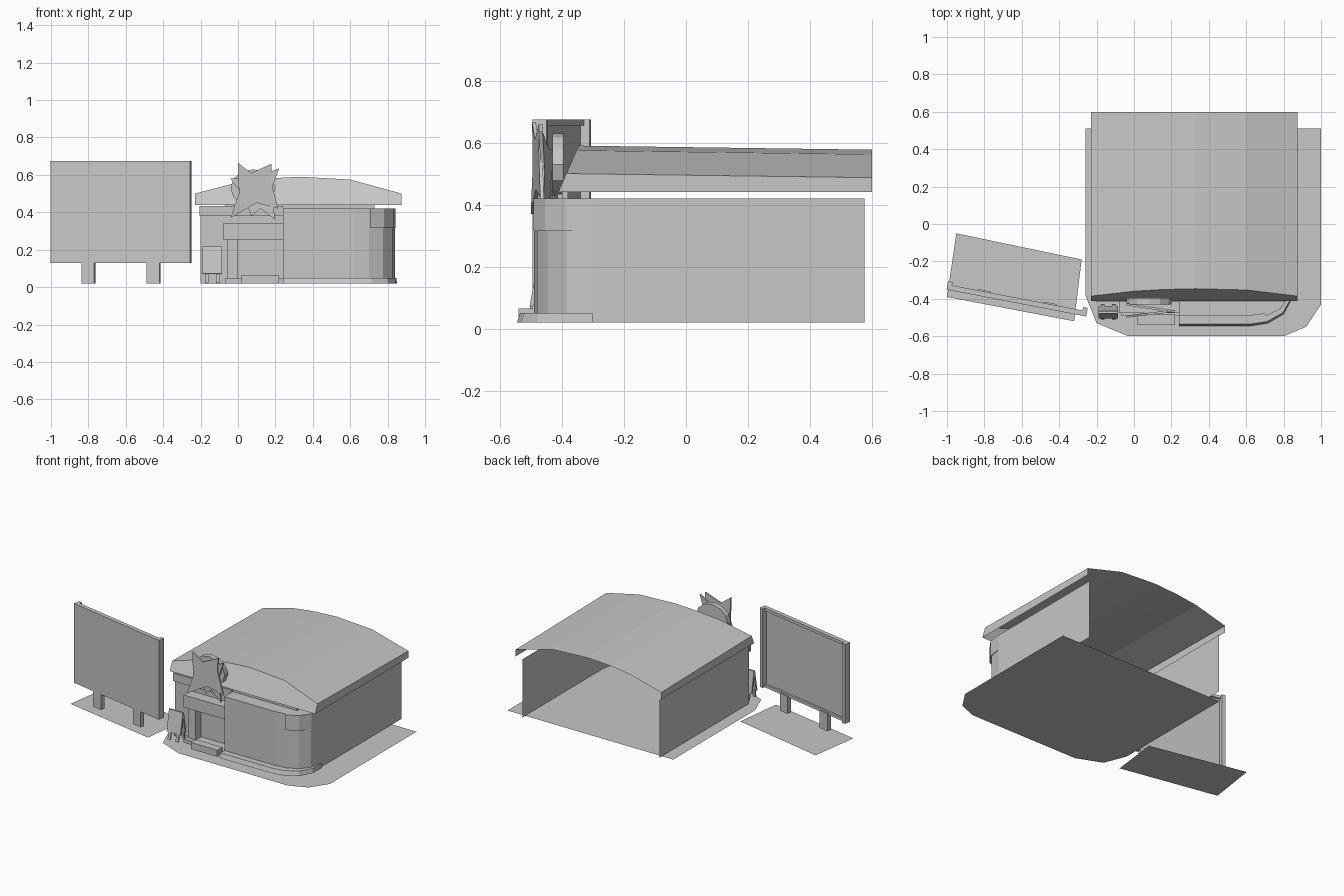
import bpy, math
from mathutils import Vector, Matrix

cube = bpy.data.objects.get("Cube")
if cube:
    bpy.data.objects.remove(cube, do_unlink=True)

grey = bpy.data.materials.new("plain_grey")
grey.use_nodes = True
colour = (0.57, 0.57, 0.57, 1)
grey.diffuse_color = colour
grey.node_tree.nodes["Principled BSDF"].inputs["Base Color"].default_value = colour


def make(name, verts, faces):
    mesh = bpy.data.meshes.new(name)
    mesh.from_pydata([tuple(v) for v in verts], [], faces)
    mesh.validate()
    mesh.materials.append(grey)
    obj = bpy.data.objects.new(name, mesh)
    bpy.context.collection.objects.link(obj)
    return obj


def box(name, x, y, z, matrix=Matrix()):
    """Box from (low, high) ranges, moved by a matrix."""
    verts = [matrix @ Vector((a, b, c)) for a in x for b in y for c in z]
    return make(name, verts, [(0, 1, 3, 2), (4, 6, 7, 5), (0, 4, 5, 1),
                              (2, 3, 7, 6), (0, 2, 6, 4), (1, 5, 7, 3)])


def loft(name, rows):
    """Sheet through rows of equally many points."""
    n = len(rows[0])
    faces = [(r * n + i, r * n + i + 1, (r + 1) * n + i + 1, (r + 1) * n + i)
             for r in range(len(rows) - 1) for i in range(n - 1)]
    return make(name, [p for row in rows for p in row], faces)


def sweep(name, path, profile):
    """Trim of (offset, height) points along a plan path, thinning on the sides."""
    rows = []
    for offset, z in profile:
        row = []
        for i, (x, y) in enumerate(path):
            a, b = path[max(i - 1, 0)], path[min(i + 1, len(path) - 1)]
            d = Vector((b[0] - a[0], b[1] - a[1])).normalized()
            o = offset * max(0.15, d.x)
            row.append((x + d.y * o, y - d.x * o, z))
        rows.append(row)
    return loft(name, rows)


def prism(name, outline, y, depth, tilt=0.0):
    """Upright x-z outline given depth, leaning sideways along y."""
    n = len(outline)
    verts = [(x, y + d + tilt * (x - 0.09), z) for d in (0, depth) for x, z in outline]
    sides = [(i, i + n, (i + 1) % n + n, (i + 1) % n) for i in range(n)]
    return make(name, verts, [tuple(range(n)), tuple(range(2 * n - 1, n - 1, -1))] + sides)


# Ground plates
def plate(name, points):
    make(name, [(x, y, 0) for x, y in points], [tuple(range(len(points)))])


plate("building_ground", [(-.26, .51), (-.26, -.38), (-.2, -.53), (-.03, -.6),
                          (.8, -.6), (.92, -.55), (1, -.43), (1, .51)])
plate("sign_ground", [(-.95, -.05), (-1, -.39), (-.32, -.52), (-.28, -.19)])

# Walls, open at the back, with a rounded shop corner
curve = [(.62, -.49), (.7, -.48), (.775, -.445), (.825, -.385), (.84, -.3)]
shop = [(.24, -.49)] + curve
walls = [(-.2, .575), (-.2, -.4), (.24, -.4)] + shop + [(.84, .575)]
loft("walls", [[(x, y, z) for x, y in walls] for z in (.02, .42)])
cap = [(.24, -.38)] + shop + [(.84, -.28), (.7, -.38)]
make("shop_front_top", [(x, y, .42) for x, y in cap], [tuple(range(len(cap)))])
sweep("shop_base_trim", shop, [(.055, .02), (.045, .05), (0, .05)])
sweep("corner_band", curve[1:], [(0, .315), (.014, .315), (.014, .42), (0, .42)])
box("under_roof_strip", (-.07, .73), (-.4, -.38), (.42, .445))

# Entrance
box("entrance_fascia", (-.205, .24), (-.415, -.395), (.38, .435))
box("entrance_canopy", (-.08, .24), (-.475, -.4), (.255, .34))
box("entrance_column", (-.055, 0), (-.46, -.4), (.045, .255))
box("entrance_plinth", (-.07, .24), (-.49, -.4), (.02, .045))
box("entrance_step", (.02, .22), (-.54, -.485), (.02, .065))

# Arched roof sheet with slanted front fascia
arch = [(-.23, .44), (-.23, .5), (0, .56), (.15, .58), (.33, .59),
        (.6, .575), (.875, .5), (.875, .44)]
loft("roof", [[(x, -.412, .44) for x, z in arch],
              [(x, -.412 + (z - .44) * .44, z) for x, z in arch],
              [(x, .6, z - (.013 if z > .45 else 0)) for x, z in arch]])

# Jagged star ornament over the entrance
prism("star_front", [(0, .665), (.07, .61), (.18, .66), (.175, .57), (.215, .42),
                     (.1, .45), (-.04, .37), (.005, .5)], -.485, .012, .12)
prism("star_back", [(.22, .635), (.175, .51), (.2, .36), (.12, .42), (.07, .38),
                    (.04, .47), (-.04, .58), (.08, .58)], -.455, .012, -.15)
disc = [(.08 + .12 * math.cos(i * math.tau / 12), .53 + .1 * math.sin(i * math.tau / 12))
        for i in range(12)]
prism("star_disc", disc, -.43, .035)

# Folding menu board
for side, label in ((1, "front"), (-1, "back")):
    lean = Matrix.Translation((-.1375, -.47, .215)) @ Matrix.Rotation(-.18 * side, 4, "X")
    box("menu_board_" + label, (-.0525, .0525), (-.008, .004), (-.147, 0), lean)
    for x in (-.04, .02):
        box("menu_leg_" + label, (x, x + .02), (-.006, .004), (-.197, -.147), lean)

# Roadside sign: panel, raised rim at the back, two posts
turn = Matrix.Translation((-.625, -.4, 0)) @ Matrix.Rotation(-.19, 4, "Z")
box("sign_panel", (-.38, .38), (-.023, -.008), (.13, .675), turn)
for x in (-.38, .355):
    box("sign_side_rim", (x, x + .025), (-.008, .023), (.13, .675), turn)
for z in (.13, .655):
    box("sign_cross_rim", (-.355, .355), (-.008, .005), (z, z + .02), turn)
for x in (-.178, .178):
    box("sign_post", (x - .035, x + .035), (-.018, .012), (.02, .14), turn)
